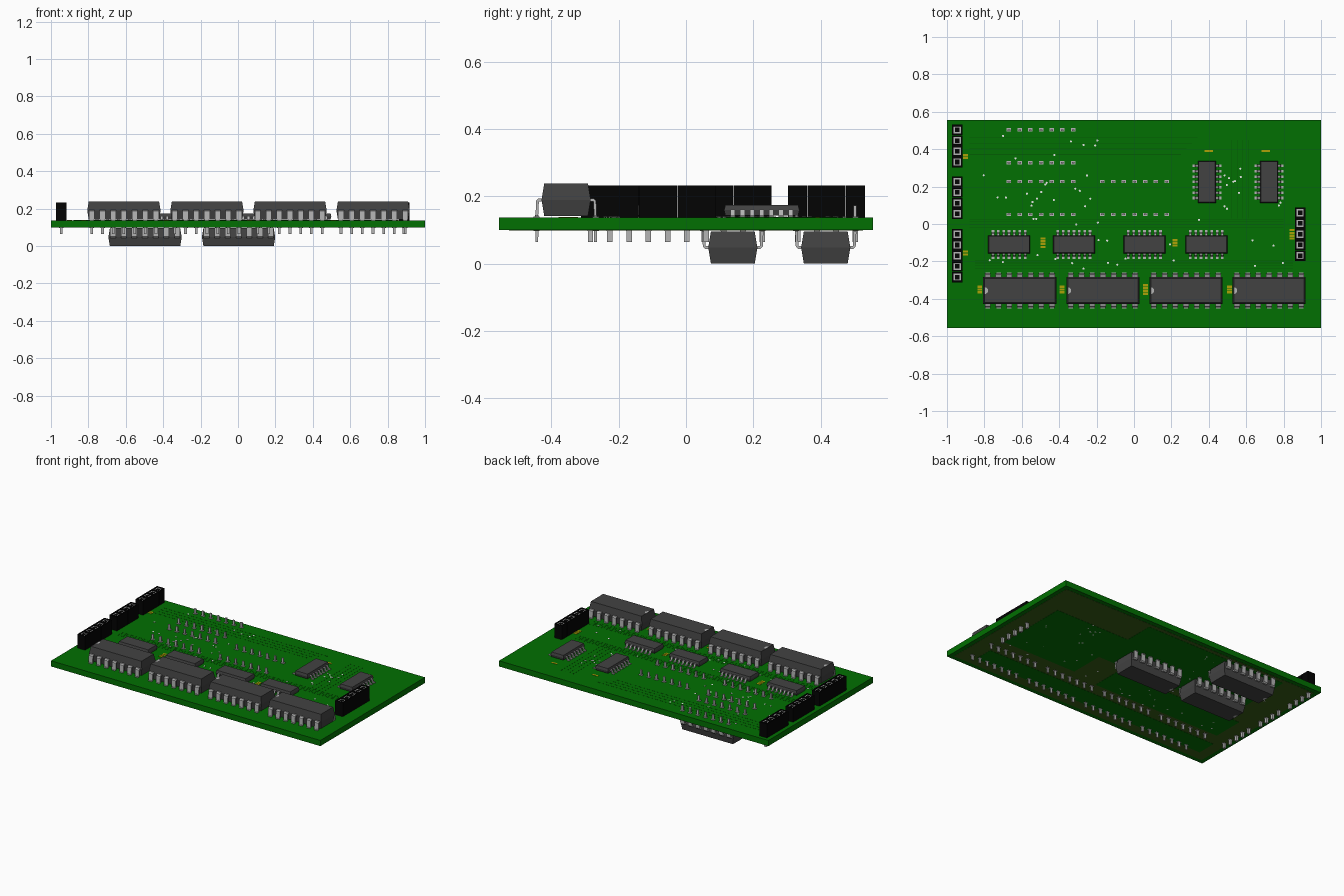
import bpy, bmesh, math, random
from mathutils import Matrix, Vector

if "Cube" in bpy.data.objects:
    bpy.data.objects.remove(bpy.data.objects["Cube"])

BOTTOM, TOP = 0.1, 0.138      # board faces
THICK = TOP - BOTTOM
PITCH = 0.0572                # through-hole spacing


def material(name, rgb):
    m = bpy.data.materials.new(name)
    m.use_nodes = True
    m.diffuse_color = (*rgb, 1)
    bsdf = next(n for n in m.node_tree.nodes if n.type == "BSDF_PRINCIPLED")
    bsdf.inputs["Base Color"].default_value = (*rgb, 1)
    return m


GREEN = material("board green", (0.0005, 0.16, 0.0005))
TRACE = material("trace green", (0.0005, 0.11, 0.0005))
OLIVE = material("copper olive", (0.04, 0.11, 0.008))
BODY = material("chip grey", (0.055, 0.055, 0.055))
BLACK = material("housing black", (0.001, 0.001, 0.001))
METAL = material("tin metal", (0.46, 0.46, 0.46))
GOLD = material("marking gold", (0.42, 0.36, 0.002))
WHITE = material("via white", (0.8, 0.8, 0.8))


def finish(name, bm, mats, matrix=Matrix()):
    """Turn a bmesh into a placed object."""
    bmesh.ops.recalc_face_normals(bm, faces=bm.faces)
    mesh = bpy.data.meshes.new(name)
    bm.to_mesh(mesh)
    bm.free()
    for m in mats:
        mesh.materials.append(m)
    obj = bpy.data.objects.new(name, mesh)
    obj.matrix_world = matrix
    bpy.context.collection.objects.link(obj)
    return obj


def box(bm, x0, x1, y0, y1, z0, z1):
    m = Matrix.Translation(((x0 + x1) / 2, (y0 + y1) / 2, (z0 + z1) / 2))
    m = m @ Matrix.Diagonal((x1 - x0, y1 - y0, z1 - z0, 1))
    return bmesh.ops.create_cube(bm, size=1, matrix=m)["verts"]


def solder_pad(bm, x, y):
    """Flat tinned pad through the board, just proud of both faces."""
    box(bm, x - 0.012, x + 0.012, y - 0.009, y + 0.009, -THICK - 0.003, 0.003)


def prism(bm, profile, x, width, side):
    """Extrude a y-z profile along x, mirrored by side."""
    ends = [[bm.verts.new((x + s * width / 2, side * y, z)) for y, z in profile]
            for s in (-1, 1)]
    bm.faces.new(ends[0])
    bm.faces.new(reversed(ends[1]))
    for i in range(len(profile)):
        j = (i + 1) % len(profile)
        bm.faces.new((ends[0][i], ends[0][j], ends[1][j], ends[1][i]))


def chip_body(bm, hx, hy, taper, z0, z1):
    """Moulded package: widest at the parting line."""
    rings = []
    for z, t in ((z0, taper), ((z0 + z1) / 2, 0), (z1, taper)):
        rings.append([bm.verts.new((sx * (hx - t), sy * (hy - t), z))
                      for sx, sy in ((-1, -1), (1, -1), (1, 1), (-1, 1))])
    bm.faces.new(rings[0])
    bm.faces.new(rings[2])
    for a, b in zip(rings, rings[1:]):
        for i in range(4):
            j = (i + 1) % 4
            bm.faces.new((a[i], a[j], b[j], b[i]))


def add_chip(name, matrix, size, pitch, leads, through_hole):
    hx, hy, taper, z0, z1 = size
    bm = bmesh.new()
    chip_body(bm, hx, hy, taper, z0, z1)
    finish(name + "_body", bm, [BODY], matrix)
    bm = bmesh.new()
    for i in range(-3, 4):
        for side in (-1, 1):
            for profile, width in leads:
                prism(bm, profile, i * pitch, width, side)
            if through_hole:
                solder_pad(bm, i * pitch, side * 0.088)
    finish(name + "_leads", bm, [METAL], matrix)
    if through_hole:
        # half-round end marker
        bm = bmesh.new()
        arc = [Vector((taper - hx + 0.018 * math.cos(a), 0.018 * math.sin(a), z1 + 0.001))
               for a in (math.pi * (k / 8 - 0.5) for k in range(9))]
        bm.faces.new([bm.verts.new(p) for p in arc])
        finish(name + "_notch", bm, [METAL], matrix)


DIP_SIZE = (0.196, 0.073, 0.008, 0.004, 0.1)
DIP_LEADS = [
    ([(0.066, 0.047), (0.066, 0.056), (0.082, 0.056), (0.089, 0.049),
      (0.091, 0.004), (0.083, 0.004), (0.081, 0.047)], 0.03),
    ([(0.082, 0.006), (0.092, 0.006), (0.091, -0.073), (0.083, -0.073)], 0.014)]
SOIC_SIZE = (0.112, 0.048, 0.004, 0.005, 0.037)
SOIC_LEADS = [
    ([(0.044, 0.018), (0.044, 0.023), (0.058, 0.023), (0.064, 0.006),
      (0.077, 0.006), (0.077, 0.001), (0.06, 0.001), (0.054, 0.018)], 0.014)]

# Circuit board
bm = bmesh.new()
box(bm, -1, 1, -0.555, 0.555, BOTTOM, TOP)
finish("board", bm, [GREEN])

# Large through-hole chips above and below the board
FLIP = Matrix.Rotation(math.pi, 4, "X")
for i in range(4):
    at = Matrix.Translation((-0.61 + i * 0.444, -0.356, TOP))
    add_chip(f"top_chip_{i + 1}", at, DIP_SIZE, PITCH, DIP_LEADS, True)
for i, (x, y) in enumerate(((-0.497, 0.415), (-0.497, 0.139), (0.003, 0.139))):
    at = Matrix.Translation((x, y, BOTTOM)) @ FLIP
    add_chip(f"under_chip_{i + 1}", at, DIP_SIZE, PITCH, DIP_LEADS, True)

# Small surface-mount chips
SPOTS = [(x, -0.109, 0) for x in (-0.668, -0.321, 0.056, 0.387)]
SPOTS += [(x, 0.225, math.pi / 2) for x in (0.39, 0.722)]
for i, (x, y, turn) in enumerate(SPOTS):
    at = Matrix.Translation((x, y, TOP)) @ Matrix.Rotation(turn, 4, "Z")
    add_chip(f"small_chip_{i + 1}", at, SOIC_SIZE, PITCH / 2, SOIC_LEADS, False)


# Socket strips with metal contacts in square openings
def add_socket(name, x, y_top, count):
    bm = bmesh.new()
    pins = bmesh.new()
    for i in range(count):
        y = -i * PITCH
        verts = box(bm, -0.028, 0.028, y - 0.0284, y + 0.0284, 0, 0.094)
        top = max({f for v in verts for f in v.link_faces},
                  key=lambda f: f.calc_center_median().z)
        bmesh.ops.inset_individual(bm, faces=[top], thickness=0.012)
        bmesh.ops.inset_individual(bm, faces=[top], thickness=0.001, depth=-0.004)
        top.material_index = 1
        bmesh.ops.inset_individual(bm, faces=[top], thickness=0.01)
        top.material_index = 0
        box(pins, -0.008, 0.008, y - 0.008, y + 0.008, -0.073, 0)
        solder_pad(pins, 0, y)
    at = Matrix.Translation((x, y_top, TOP))
    finish(name, bm, [BLACK, METAL], at)
    finish(name + "_pins", pins, [METAL], at)


add_socket("left_socket_back", -0.945, 0.503, 4)
add_socket("left_socket_middle", -0.945, 0.226, 4)
add_socket("left_socket_front", -0.945, -0.055, 5)
add_socket("right_socket", 0.888, 0.06, 5)

# Gold marks beside the parts: flat bars, a longer one in the middle of each stack
bm = bmesh.new()
MARKS = [(-0.825, -0.35, 3), (-0.385, -0.35, 3), (0.062, -0.35, 4), (0.51, -0.35, 3),
         (-0.487, -0.1, 4), (0.22, -0.1, 3), (0.845, -0.055, 4),
         (-0.9, 0.36, 2), (-0.9, -0.155, 2), (0.4, 0.39, 1), (0.705, 0.39, 1)]
for x, y, rows in MARKS:
    for r in range(rows):
        half = 0.022 if rows == 1 else 0.013
        cy = y + (r - (rows - 1) / 2) * 0.015
        box(bm, x - half, x + half, cy - 0.006, cy + 0.006, TOP, TOP + 0.0015)
finish("gold_marks", bm, [GOLD])

# Plated vias, loosely clustered between the chips
random.seed(4)
bm = bmesh.new()
for cx, cy, sx, sy, count in ((-0.5, 0.3, 0.35, 0.2, 18), (0.53, 0.24, 0.05, 0.08, 8),
                              (0, -0.16, 0.8, 0.08, 22), (0.1, 0.12, 0.7, 0.14, 14)):
    for i in range(count):
        x, y = cx + random.uniform(-sx, sx), cy + random.uniform(-sy, sy)
        m = Matrix.Translation((x, y, (TOP + BOTTOM) / 2))
        bmesh.ops.create_cone(bm, cap_ends=True, segments=8, radius1=0.006, radius2=0.006,
                              depth=THICK + 0.004, matrix=m)
finish("vias", bm, [WHITE])

# Raised traces on the top
bm = bmesh.new()
for k in range(4):
    off = k * 0.03
    box(bm, -0.88, 0.25 + off, 0.37 + off, 0.373 + off, TOP, TOP + 0.0006)
    box(bm, -0.88, 0.8, -0.02 + off / 2, -0.017 + off / 2, TOP, TOP + 0.0006)
    box(bm, -0.85, 0.85, -0.24 + off / 2, -0.237 + off / 2, TOP, TOP + 0.0006)
    box(bm, 0.52 + off, 0.523 + off, 0.03, 0.45, TOP, TOP + 0.0006)
finish("top_traces", bm, [TRACE])

# Copper pour under the board, with open green areas
bm = bmesh.new()
box(bm, -0.97, 0.97, -0.525, 0.525, BOTTOM - 0.001, BOTTOM)
finish("copper_pour", bm, [OLIVE])
bm = bmesh.new()
for x0, x1, y0, y1 in ((-0.75, 0.3, 0.03, 0.5), (0.3, 0.85, -0.2, 0.3),
                       (-0.85, 0.1, -0.24, -0.03), (-0.9, 0.85, -0.46, -0.33)):
    box(bm, x0, x1, y0, y1, BOTTOM - 0.002, BOTTOM - 0.0005)
finish("pour_openings", bm, [GREEN])
